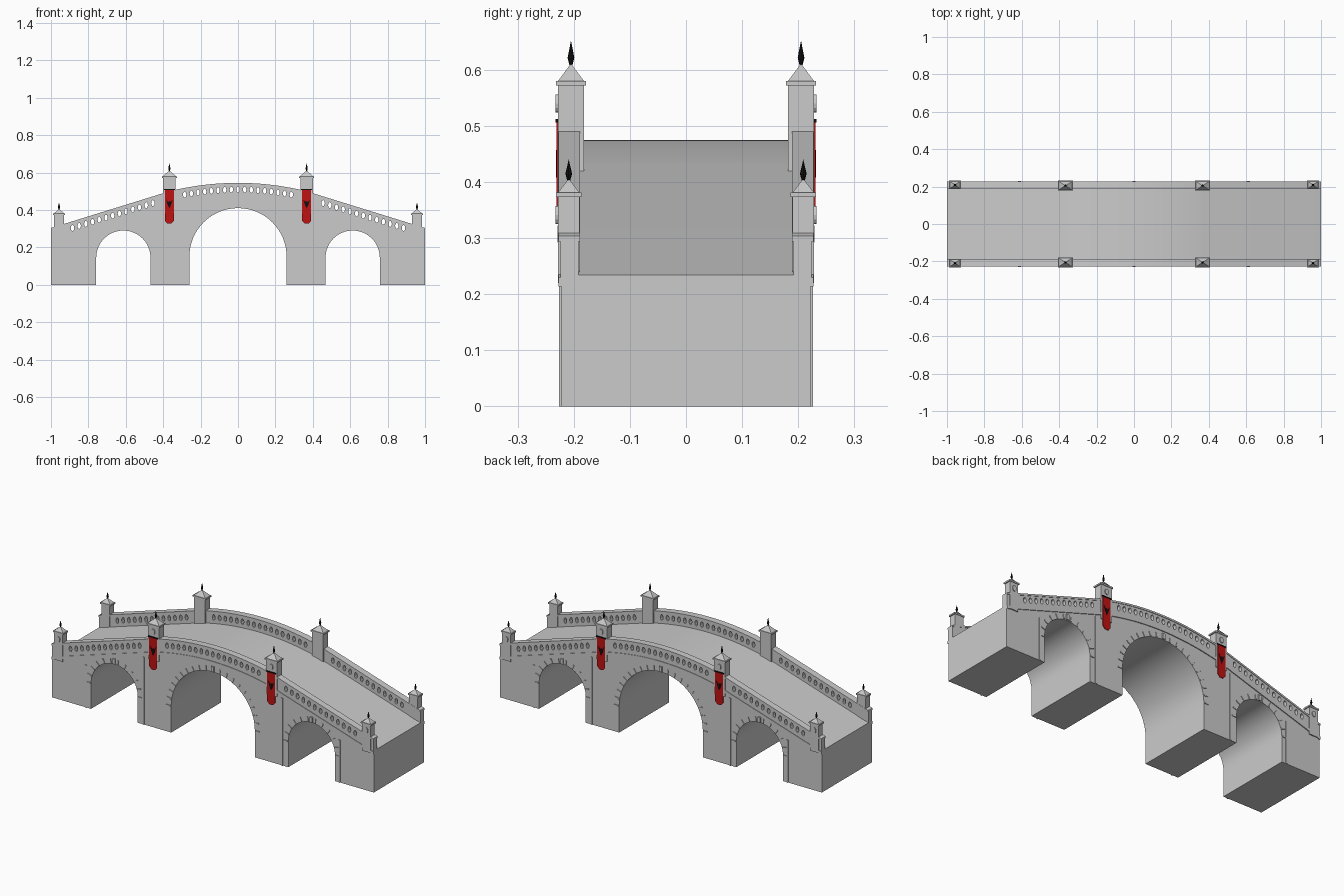
import bpy
from math import sin, cos, pi

if "Cube" in bpy.data.objects:
    bpy.data.objects.remove(bpy.data.objects["Cube"])


def material(name, rgb):
    m = bpy.data.materials.new(name)
    m.use_nodes = True
    m.diffuse_color = (*rgb, 1)
    bsdf = next(n for n in m.node_tree.nodes if n.type == 'BSDF_PRINCIPLED')
    bsdf.inputs["Base Color"].default_value = (*rgb, 1)
    return m


STONE = material("pale grey stone", (0.6, 0.6, 0.6))
RED = material("red cloth", (0.53, 0.006, 0.006))
BLACK = material("black iron", (0.005, 0.005, 0.005))

TOWER_X, END_X = 0.367, 0.957
WALL = 0.222
ARCHES = [(0, 0.26, 0.15), (-0.613, 0.145, 0.145), (0.613, 0.145, 0.145)]


def deck(x):
    """Height of the roadway: curved crown, straight ramps."""
    a = abs(x)
    if a < TOWER_X:
        return 0.475 - 0.045 * (a / TOWER_X) ** 2
    return 0.43 - 0.31 * (a - TOWER_X)


def finish(ob, name, mat):
    ob.name = ob.data.name = name
    ob.data.materials.clear()
    ob.data.materials.append(mat)
    return ob


def plate(name, loops, y0, y1, mat=STONE):
    """Flat x-z outlines (inner loops are holes) given depth from y0 to y1."""
    cu = bpy.data.curves.new(name, 'CURVE')
    cu.dimensions, cu.fill_mode = '2D', 'BOTH'
    cu.extrude = abs(y1 - y0) / 2
    for pts in loops:
        s = cu.splines.new('POLY')
        s.points.add(len(pts) - 1)
        for p, (x, z) in zip(s.points, pts):
            p.co = (x, z, 0, 1)
        s.use_cyclic_u = True
    ob = bpy.data.objects.new(name, cu)
    bpy.context.collection.objects.link(ob)
    ob.rotation_euler.x = pi / 2
    ob.location.y = (y0 + y1) / 2
    bpy.ops.object.select_all(action='DESELECT')
    ob.select_set(True)
    bpy.context.view_layer.objects.active = ob
    bpy.ops.object.convert(target='MESH')
    ob = bpy.context.object
    bpy.ops.object.shade_smooth_by_angle(angle=0.35)
    return finish(ob, name, mat)


def box(name, cx, cy, w, d, z0, z1, mat=STONE):
    bpy.ops.mesh.primitive_cube_add(size=1, location=(cx, cy, (z0 + z1) / 2))
    ob = bpy.context.object
    ob.scale = (w, d, z1 - z0)
    return finish(ob, name, mat)


def cone(name, cx, cy, r0, r1, z0, z1, mat, sides=8):
    bpy.ops.mesh.primitive_cone_add(vertices=sides, radius1=r0, radius2=r1, depth=z1 - z0,
                                    location=(cx, cy, (z0 + z1) / 2))
    return finish(bpy.context.object, name, mat)


def pyramid(name, cx, cy, w, d, z0, z1):
    bpy.ops.mesh.primitive_cone_add(vertices=4, radius1=0.5 ** 0.5, depth=1, rotation=(0, 0, pi / 4))
    bpy.ops.object.transform_apply(location=False, rotation=True, scale=False)
    ob = bpy.context.object
    ob.location, ob.scale = (cx, cy, (z0 + z1) / 2), (w, d, z1 - z0)
    return finish(ob, name, STONE)


def band(x0, x1, lo, hi, n=24):
    """Outline of a strip that follows the roadway."""
    xs = [x0 + (x1 - x0) * i / n for i in range(n + 1)]
    return [(x, deck(x) + lo) for x in xs] + [(x, deck(x) + hi) for x in reversed(xs)]


def oval(cx, cz, rx, rz, n=12):
    return [(cx + rx * cos(2 * pi * i / n), cz + rz * sin(2 * pi * i / n)) for i in range(n)]


def arch_line(cx, r, spring, n=32):
    arc = [(cx - r * cos(pi * i / n), spring + r * sin(pi * i / n)) for i in range(n + 1)]
    return [(cx - r, 0)] + arc + [(cx + r, 0)]


def arch_stones(cx, r, spring):
    """Thin radial stones round an arch."""
    n, half, out = round(r * 76), 0.003, []
    for i in range(n + 1):
        a = pi * i / n
        c, s = cos(a), sin(a)
        out.append([(cx + c * q - s * t, spring + s * q + c * t)
                    for q, t in ((r + 0.003, -half), (r + 0.028, -half),
                                 (r + 0.028, half), (r + 0.003, half))])
    return out


# Main body: piers, three arches and the roadway
outline = [(-1, 0)]
for a in sorted(ARCHES):
    outline += arch_line(*a)
outline += [(1, 0)]
for x0, x1, n in ((1, TOWER_X, 1), (TOWER_X, -TOWER_X, 32), (-TOWER_X, -1, 1)):
    outline += [(x0 + (x1 - x0) * i / n, deck(x0 + (x1 - x0) * i / n)) for i in range(n)]
outline.append((-1, deck(1)))
plate("bridge_body", [outline], -WALL, WALL)

SPANS = [("left", 0.37, 1, 0.455, 0.885, 13), ("middle", -0.367, 0.367, -0.285, 0.285, 17),
         ("right", -1, -0.37, -0.885, -0.455, 13)]

for sy, side in ((-1, "front"), (1, "back")):
    # Pierced parapets with coping, and the cornice below them
    for span, x0, x1, h0, h1, n in SPANS:
        hx = [h0 + (h1 - h0) * i / (n - 1) for i in range(n)]
        holes = [oval(x, deck(x) + 0.034, 0.009, 0.016) for x in hx]
        tag = f"{side}_{span}"
        plate(f"parapet_{tag}", [band(x0, x1, -0.005, 0.064)] + holes, sy * 0.192, sy * 0.224)
        plate(f"coping_{tag}", [band(x0, x1, 0.06, 0.07)], sy * 0.189, sy * 0.227)
        plate(f"cornice_{tag}", [band(x0, x1, -0.02, -0.004)], sy * 0.21, sy * 0.227)

    # Arch stones and keystones
    for i, (cx, r, spring) in enumerate(ARCHES):
        plate(f"arch_stones_{side}_{i}", arch_stones(cx, r, spring), sy * 0.215, sy * 0.226)
        box(f"keystone_{side}_{i}", cx, sy * 0.221, 0.016, 0.016, spring + r + 0.002, spring + r + 0.032)

    for sx, hand in ((1, "left"), (-1, "right")):
        tag = f"{side}_{hand}"
        # Slim pilaster strips on the piers
        for x, top in ((0.43, 0.38), (0.787, 0.24)):
            box(f"pilaster_{tag}", sx * x, sy * 0.218, 0.01, 0.016, 0, top)

        # Towers: shaft, cap, pyramid roof, roundel and finial
        for kind, x, w, y0, y1, base, eave, apex, tip in (
                ("tower", TOWER_X, 0.068, 0.182, 0.228, 0.38, 0.572, 0.611, 0.652),
                ("end_post", END_X, 0.052, 0.190, 0.228, 0.22, 0.373, 0.406, 0.440)):
            cx, cy, d = sx * x, sy * (y0 + y1) / 2, y1 - y0
            box(f"{kind}_shaft_{tag}", cx, cy, w, d, base, eave)
            box(f"{kind}_cap_{tag}", cx, cy, w + 0.012, d + 0.007, eave, eave + 0.008)
            pyramid(f"{kind}_roof_{tag}", cx, cy, w + 0.004, d, eave + 0.008, apex)
            mid = apex + (tip - apex) * 0.25
            cone(f"{kind}_finial_base_{tag}", cx, cy, 0.002, 0.006, apex - 0.006, mid, BLACK)
            cone(f"{kind}_finial_spike_{tag}", cx, cy, 0.006, 0, mid, tip, BLACK)
            plate(f"{kind}_roundel_{tag}", [oval(cx, eave - 0.032, 0.012, 0.016)], sy * 0.225, sy * 0.233)

        # Hanging banner with rod and a plain winged chevron
        cx = sx * TOWER_X
        box(f"banner_rod_{tag}", cx, sy * 0.23, 0.058, 0.005, 0.506, 0.512, BLACK)
        cloth = [(-0.024, 0.508), (-0.024, 0.342), (-0.010, 0.327), (0.010, 0.327),
                 (0.024, 0.342), (0.024, 0.508)]
        plate(f"banner_{tag}", [[(cx + x, z) for x, z in cloth]], sy * 0.2275, sy * 0.2305, RED)
        half = [(0, 0.408), (0.008, 0.425), (0.018, 0.457), (0.006, 0.443)]
        mark = half + [(0, 0.448)] + [(-x, z) for x, z in reversed(half[1:])]
        plate(f"banner_mark_{tag}", [[(cx + x, z) for x, z in mark]], sy * 0.230, sy * 0.232, BLACK)
